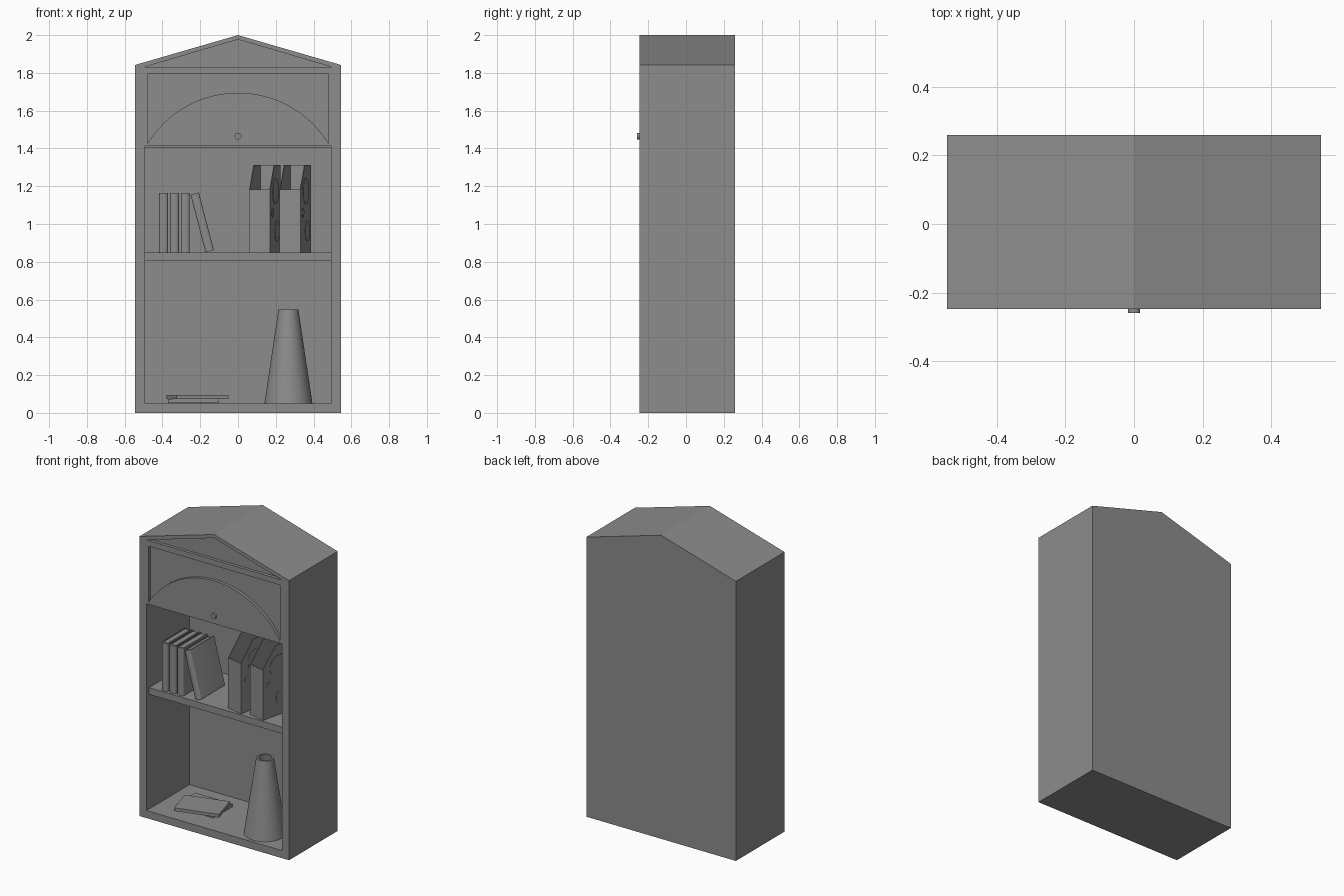
import bpy, bmesh, math

if "Cube" in bpy.data.objects:
    bpy.data.objects.remove(bpy.data.objects["Cube"])

FRONT, BACK, INNER_BACK = -0.247, 0.259, 0.20

# Dark grey finish shared by every part
grey = bpy.data.materials.new("dark_grey")
grey.diffuse_color = (.265, .265, .265, 1)
grey.use_nodes = True
grey.node_tree.nodes["Principled BSDF"].inputs["Base Color"].default_value = grey.diffuse_color


def prism(bm, pts, lo, hi, axis):
    """Extrude a 2D profile along an axis: x (y,z), y (x,z), z (x,y)."""
    place = {'x': lambda p, d: (d, p[0], p[1]),
             'y': lambda p, d: (p[0], d, p[1]),
             'z': lambda p, d: (p[0], p[1], d)}[axis]
    a = [bm.verts.new(place(p, lo)) for p in pts]
    b = [bm.verts.new(place(p, hi)) for p in pts]
    bm.faces.new(a)
    bm.faces.new(b[::-1])
    n = len(pts)
    for i in range(n):
        j = (i + 1) % n
        bm.faces.new((a[i], b[i], b[j], a[j]))


def rect(x0, x1, y0, y1):
    return [(x0, y0), (x1, y0), (x1, y1), (x0, y1)]


def circle(cx, cy, r, n=32):
    return [(cx + r * math.cos(2 * math.pi * i / n),
             cy + r * math.sin(2 * math.pi * i / n)) for i in range(n)]


def finish(name, bm, loc=(0, 0, 0), rot=(0, 0, 0), smooth=False):
    bmesh.ops.recalc_face_normals(bm, faces=bm.faces)
    me = bpy.data.meshes.new(name)
    bm.to_mesh(me)
    bm.free()
    me.materials.append(grey)
    ob = bpy.data.objects.new(name, me)
    bpy.context.collection.objects.link(ob)
    ob.location, ob.rotation_euler = loc, rot
    if smooth:
        bpy.ops.object.select_all(action='DESELECT')
        ob.select_set(True)
        bpy.context.view_layer.objects.active = ob
        bpy.ops.object.shade_smooth_by_angle(angle=math.radians(35))
    return ob


def build(name, parts, loc=(0, 0, 0), rot=(0, 0, 0), smooth=False):
    bm = bmesh.new()
    for part in parts:
        prism(bm, *part)
    return finish(name, bm, loc, rot, smooth)


# Cabinet body with gabled top
cabinet = build("cabinet_body", [(
    [(-.545, 0), (.545, 0), (.545, 1.842), (0, 2.0), (-.545, 1.842)],
    FRONT, BACK, 'y')])

# Recesses: shelf opening, gable triangle, panel above the arched door
R, CZ = 0.5617, 1.133
half = math.asin(0.48 / R)
arch = [(R * math.sin(t), CZ + R * math.cos(t))
        for t in (-half + 2 * half * i / 48 for i in range(49))]
cutters = [
    ("opening_cutter", rect(-.493, .493, .05, 1.412), INNER_BACK),
    ("gable_cutter", [(-.493, 1.832), (.493, 1.832), (0, 1.977)], FRONT + .02),
    ("panel_cutter", arch + [(.48, 1.795), (-.48, 1.795)], FRONT + .02),
]
for name, pts, depth in cutters:
    cut = build(name, [(pts, FRONT - .1, depth, 'y')])
    cut.hide_render = True
    cut.hide_viewport = True
    mod = cabinet.modifiers.new(name, 'BOOLEAN')
    mod.operation, mod.solver, mod.object = 'DIFFERENCE', 'EXACT', cut

# Shelf and the underside of the upper compartment
build("shelf", [(rect(-.493, .493, .806, .85), FRONT + .025, INNER_BACK, 'y')])
build("upper_compartment_floor",
      [(rect(-.493, .493, 1.402, 1.412), FRONT + .025, INNER_BACK, 'y')])

# Door knob
build("door_knob", [(circle(0, 1.465, .018, 24), -.259, FRONT, 'y')], smooth=True)


# Books: cover with rounded spine, inset page block
def book(name, w, d, h, loc, rot=(0, 0, 0)):
    t, s = .004, w / 2
    spine = [(-s * math.cos(math.pi * i / 10), .012 - .012 * math.sin(math.pi * i / 10))
             for i in range(11)]
    cover = spine + [(s, d), (s - t, d), (s - t, .014), (-s + t, .014), (-s + t, d), (-s, d)]
    return build(name, [(cover, 0, h, 'z'),
                        (rect(-s + t, s - t, .014, d - .008), .006, h - .006, 'z')],
                 loc, rot, smooth=True)


for i, x in enumerate((-.394, -.336, -.279)):
    book(f"standing_book_{i + 1}", .046, .255, .315, (x, -.208, .85))
book("leaning_book", .046, .255, .315, (-.150, -.208, .856), (0, math.radians(-14.6), 0))


# Magazine holders: hollow, sloped front, round decorations on the right side
def holder(name, x, y):
    w, d, t = .114, .25, .004
    side = [(0, 0), (d, 0), (d, .463), (.1, .463), (0, .332)]
    parts = [(side, 0, t, 'x'), (side, w - t, w, 'x'),
             (rect(t, w - t, 0, .332), 0, t, 'y'),
             (rect(t, w - t, 0, .463), d - t, d, 'y'),
             (rect(t, w - t, t, d - t), 0, t, 'z')]
    for u, z, r in ((.125, .325, .07), (.055, .21, .025), (.16, .115, .055)):
        parts.append((circle(u, z, r), w, w + .002, 'x'))
    build(name, parts, (x, y, .85), (0, 0, math.radians(-13)))


holder("magazine_holder_left", .059, -.187)
holder("magazine_holder_right", .220, -.187)


# Flat books on the cabinet floor
def flat_book(name, w, d, loc, angle):
    build(name, [(rect(-w / 2, w / 2, -d / 2, d / 2), 0, .021, 'z')],
          loc, (0, 0, math.radians(angle)))


flat_book("lower_flat_book", .27, .195, (-.235, -.014, .053), 0)
flat_book("upper_flat_book", .285, .195, (-.215, -.068, .074), 15.7)

# Hollow conical vase, lathed profile
bm = bmesh.new()
profile = [(0, 0), (.127, 0), (.053, .497), (.041, .497), (.113, .012), (0, .012)]
vs = [bm.verts.new((r, 0, z)) for r, z in profile]
edges = [bm.edges.new(p) for p in zip(vs, vs[1:])]
bmesh.ops.spin(bm, geom=vs + edges, cent=(0, 0, 0), axis=(0, 0, 1),
               angle=2 * math.pi, steps=48)
bmesh.ops.remove_doubles(bm, verts=bm.verts, dist=1e-5)
finish("vase", bm, (.267, -.10, .05), smooth=True)
